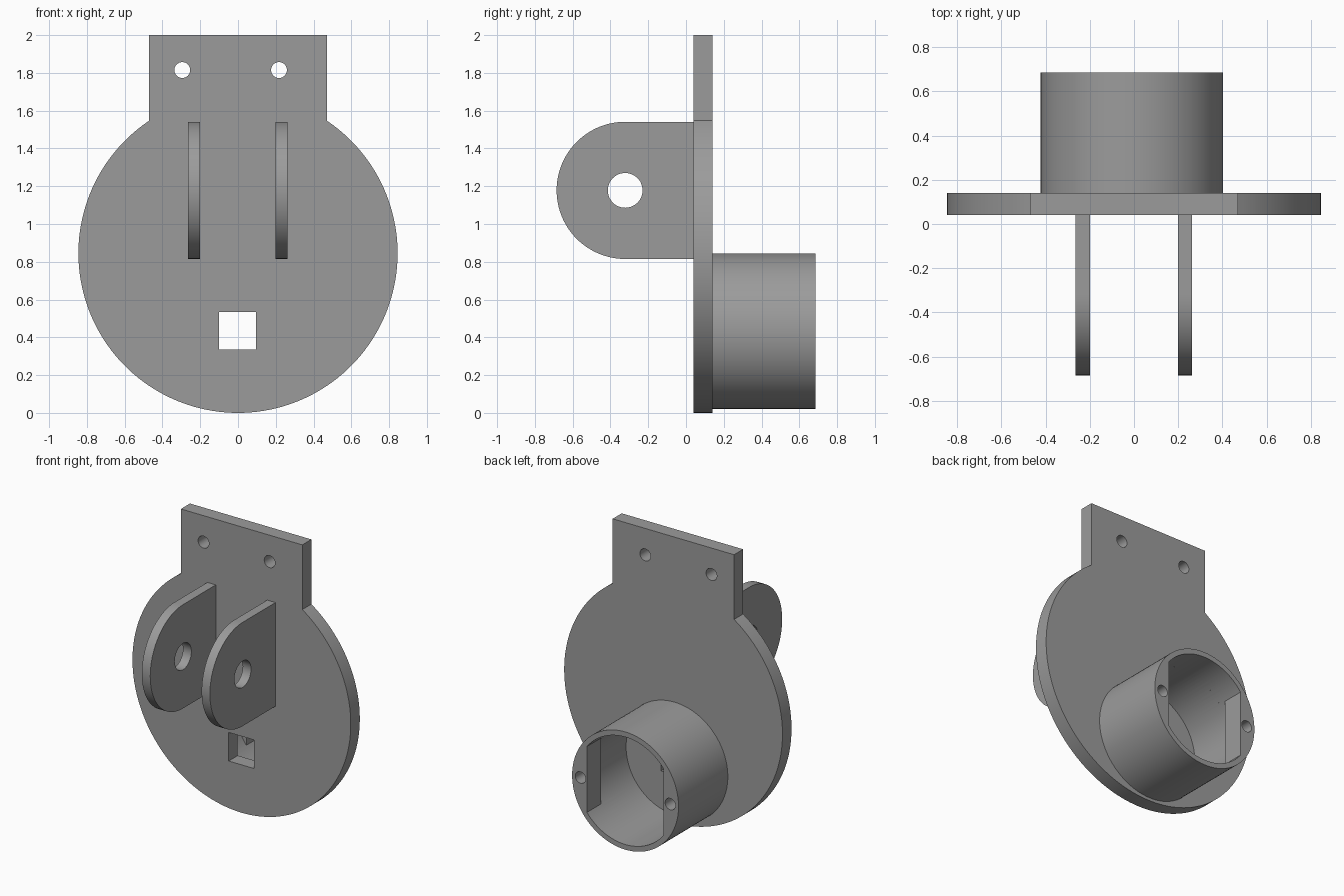
import bpy, bmesh, math
from mathutils import Vector

if "Cube" in bpy.data.objects:
    bpy.data.objects.remove(bpy.data.objects["Cube"])

grey = bpy.data.materials.new("mid grey")
grey.diffuse_color = (0.33, 0.33, 0.33, 1)
grey.use_nodes = True
grey.node_tree.nodes["Principled BSDF"].inputs["Base Color"].default_value = grey.diffuse_color


def arc(cu, cv, r, start, end, n):
    """Points along an arc, angles in degrees."""
    return [(cu + r * math.cos(math.radians(start + (end - start) * i / n)),
             cv + r * math.sin(math.radians(start + (end - start) * i / n)))
            for i in range(n + 1)]


def circle(cu, cv, r, n=64):
    return arc(cu, cv, r, 0, 360, n)[:-1]


def prism(name, outline, axis, lo, hi):
    """Extrude an outline along y (outline in x,z) or along x (outline in y,z)."""
    def place(p, d):
        return Vector((p[0], d, p[1])) if axis == 'Y' else Vector((d, p[0], p[1]))
    bm = bmesh.new()
    face = bm.faces.new([bm.verts.new(place(p, lo)) for p in outline])
    ext = bmesh.ops.extrude_face_region(bm, geom=[face])
    moved = [v for v in ext['geom'] if isinstance(v, bmesh.types.BMVert)]
    bmesh.ops.translate(bm, verts=moved, vec=place((0, 0), hi - lo))
    bmesh.ops.recalc_face_normals(bm, faces=bm.faces[:])
    mesh = bpy.data.meshes.new(name)
    bm.to_mesh(mesh)
    bm.free()
    mesh.materials.append(grey)
    ob = bpy.data.objects.new(name, mesh)
    bpy.context.collection.objects.link(ob)
    return ob


def finish(ob, cutters):
    """Cut the holes, then smooth the curved walls."""
    bpy.ops.object.select_all(action='DESELECT')
    bpy.context.view_layer.objects.active = ob
    ob.select_set(True)
    for c in cutters:
        c.hide_render = True
        mod = ob.modifiers.new("cut", 'BOOLEAN')
        mod.operation, mod.solver, mod.object = 'DIFFERENCE', 'EXACT', c
        bpy.ops.object.modifier_apply(modifier=mod.name)
    for c in cutters:
        bpy.data.objects.remove(c)
    bpy.ops.object.shade_smooth_by_angle(angle=math.radians(30))


FRONT, BACK, END = 0.04, 0.14, 0.685   # plate front, plate back, socket end
R = 0.845                              # disc radius
TAB = 0.47                             # half width of the top tab

# Round back plate with a square top tab
a = math.degrees(math.acos(TAB / R))
plate = prism("back_plate",
              arc(0, R, R, 180 - a, 360 + a, 128) + [(TAB, 2), (-TAB, 2)],
              'Y', FRONT, BACK)
square = [(-0.1, 0.335), (0.096, 0.335), (0.096, 0.535), (-0.1, 0.535)]
finish(plate, [prism("screw_cutter", circle(x, 1.815, 0.042, 32), 'Y', -0.1, 0.3)
               for x in (-0.295, 0.217)]
       + [prism("window_cutter", square, 'Y', -0.1, 0.3)])

# Two rounded hinge lugs on the front
LY, LZ, LR = -0.322, 1.178, 0.363
for side, lo, hi in (("left", -0.265, -0.2), ("right", 0.198, 0.262)):
    lug = prism("hinge_lug_" + side,
                arc(LY, LZ, LR, 90, 270, 48) + [(FRONT, LZ - LR), (FRONT, LZ + LR)],
                'X', lo, hi)
    finish(lug, [prism("pin_cutter", circle(LY, LZ, 0.092, 48), 'X', lo - 0.1, hi + 0.1)])

# Round socket on the back: thin tube with flat-sided screw bosses at the mouth
SX, SZ, SR, BORE = -0.01, 0.433, 0.412, 0.376
FLAT, MOUTH = 0.297, END - 0.155
b = math.degrees(math.acos(FLAT / BORE))
mouth = arc(SX, SZ, BORE, b, 180 - b, 48) + arc(SX, SZ, BORE, 180 + b, 360 - b, 48)
socket = prism("socket_tube", circle(SX, SZ, SR, 96), 'Y', BACK, END)
finish(socket,
       [prism("bore_cutter", circle(SX, SZ, BORE, 96), 'Y', BACK - 0.1, MOUTH),
        prism("mouth_cutter", mouth, 'Y', MOUTH - 0.05, END + 0.1)]
       + [prism("boss_cutter", circle(SX + s * 0.348, SZ, 0.04, 32), 'Y',
                MOUTH - 0.02, END + 0.1) for s in (-1, 1)])
